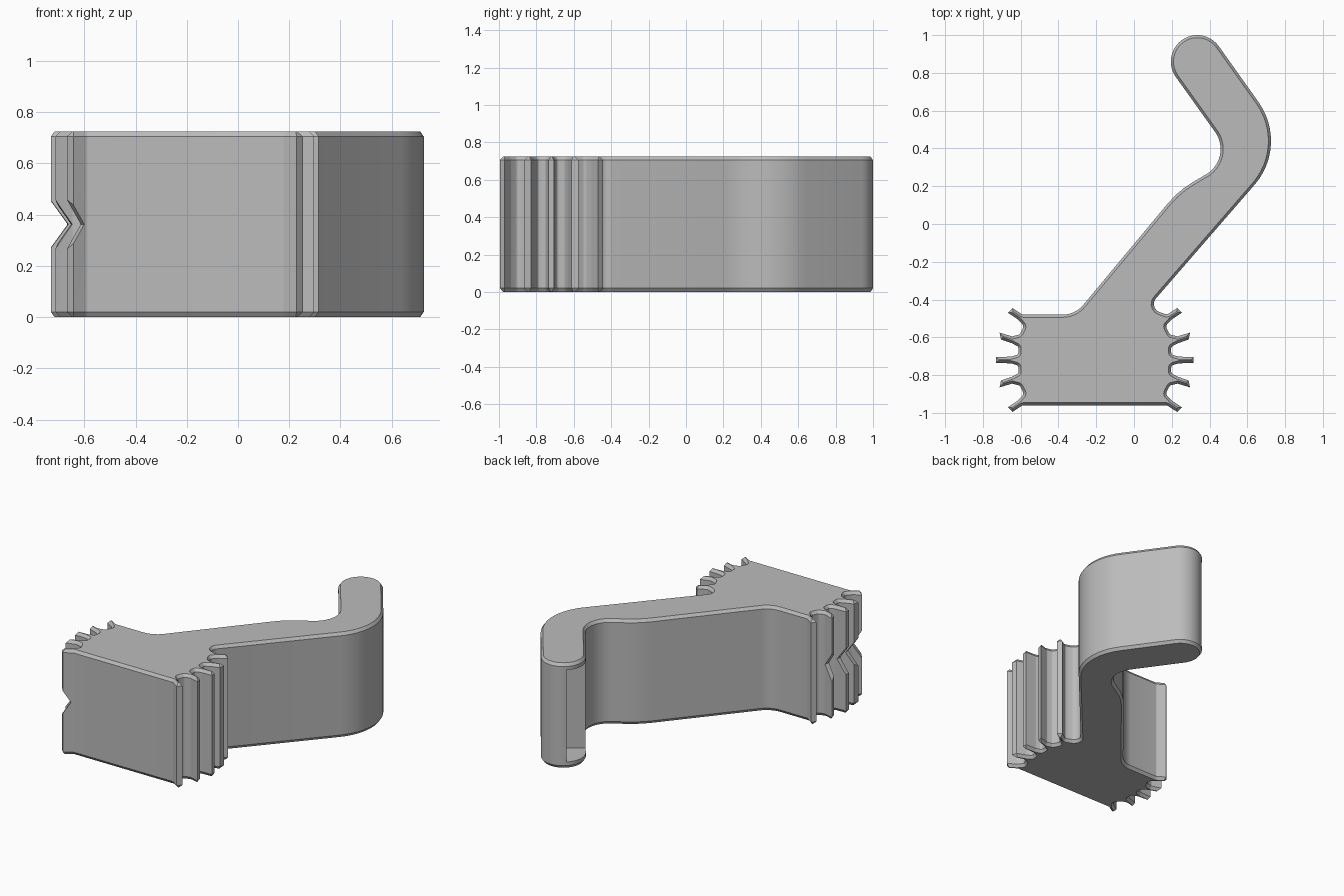
import bpy, bmesh, math
from mathutils import Vector

if "Cube" in bpy.data.objects:
    bpy.data.objects.remove(bpy.data.objects["Cube"])

H = 0.725          # height
CH = 0.02          # chamfer height
AXIS_X, AXIS_Y = -0.2075, -0.72   # centre of the toothed head


def fillet(points):
    """Closed outline from (x, y, radius) corners, each rounded by an arc."""
    out = []
    n = len(points)
    for i, (x, y, r) in enumerate(points):
        p = Vector((x, y))
        if r == 0:
            out.append(p)
            continue
        a = (Vector(points[i - 1][:2]) - p).normalized()
        b = (Vector(points[(i + 1) % n][:2]) - p).normalized()
        half = a.angle(b) / 2
        c = p + (a + b).normalized() * (r / math.sin(half))
        t = r / math.tan(half)
        v0, v1 = p + a * t - c, p + b * t - c
        ang = v0.angle_signed(v1)
        steps = max(3, int(abs(ang) / math.radians(6)) if r > 0.1 else 5)
        a0 = math.atan2(v0.y, v0.x)
        for k in range(steps + 1):
            th = a0 - ang * k / steps
            out.append(c + Vector((math.cos(th), math.sin(th))) * r)
    return out


def make_object(name, bm, mat=None):
    bmesh.ops.recalc_face_normals(bm, faces=bm.faces[:])
    me = bpy.data.meshes.new(name)
    bm.to_mesh(me)
    bm.free()
    ob = bpy.data.objects.new(name, me)
    bpy.context.collection.objects.link(ob)
    if mat:
        me.materials.append(mat)
    return ob


def loft(sections):
    """Solid through a list of matching closed loops."""
    bm = bmesh.new()
    rings = [[bm.verts.new(v) for v in s] for s in sections]
    n = len(rings[0])
    for lo, hi in zip(rings, rings[1:]):
        for i in range(n):
            bm.faces.new((lo[i], lo[(i + 1) % n], hi[(i + 1) % n], hi[i]))
    bm.faces.new(rings[0][::-1])
    bm.faces.new(rings[-1])
    return bm


def cut(ob, cutter):
    cutter.hide_render = True
    cutter.hide_viewport = True
    m = ob.modifiers.new(cutter.name, 'BOOLEAN')
    m.operation = 'DIFFERENCE'
    m.solver = 'EXACT'
    m.object = cutter


grey = bpy.data.materials.new("plain_grey")
grey.diffuse_color = (0.5, 0.5, 0.5, 1)
grey.use_nodes = True
grey.node_tree.nodes["Principled BSDF"].inputs["Base Color"].default_value = grey.diffuse_color

# Left upper half of the teeth, from the back edge to the middle tooth
half_teeth = [(-0.59, -0.48, 0.02), (-0.643, -0.445, 0), (-0.668, -0.47, 0),
              (-0.615, -0.505, 0.01), (-0.582, -0.54, 0.02), (-0.605, -0.585, 0.02),
              (-0.645, -0.595, 0.01), (-0.712, -0.575, 0), (-0.704, -0.612, 0),
              (-0.645, -0.632, 0.01), (-0.612, -0.65, 0.015), (-0.612, -0.69, 0.015),
              (-0.65, -0.702, 0.01), (-0.73, -0.705, 0)]
left_teeth = half_teeth + [(x, 2 * AXIS_Y - y, r) for x, y, r in reversed(half_teeth)]
right_teeth = [(2 * AXIS_X - x, y, r) for x, y, r in reversed(left_teeth)]

# Tip of the hook as a half circle
tip_c, tip_r = Vector((0.335, 0.86)), 0.14
along = Vector((0.575, -0.82)).normalized()      # from the tip toward the bend
inward = Vector((-0.82, -0.575)).normalized()    # toward the inside of the hook
tip = []
for k in range(25):
    th = math.pi * k / 24
    p = tip_c - inward * tip_r * math.cos(th) - along * tip_r * math.sin(th)
    tip.append((p.x, p.y, 0))

corners = (left_teeth + right_teeth
           + [(0.072, -0.445, 0.045), (0.821, 0.418, 0.353)]
           + tip
           + [(0.528, 0.349, 0.155), (0.236, 0.177, 0.5), (-0.312, -0.48, 0.14)])
outline = fillet(corners)

# Hook body: extruded outline with chamfered top and bottom
bm = bmesh.new()
bottom = bm.faces.new([bm.verts.new((p.x, p.y, CH)) for p in outline])
top = bmesh.ops.extrude_face_region(bm, geom=[bottom])
verts = [g for g in top['geom'] if isinstance(g, bmesh.types.BMVert)]
bmesh.ops.translate(bm, verts=verts, vec=(0, 0, H - 2 * CH))
bmesh.ops.recalc_face_normals(bm, faces=bm.faces[:])
caps = [f for f in bm.faces if abs(f.normal.z) > 0.9]
bmesh.ops.inset_individual(bm, faces=caps, thickness=0.014, depth=0, use_even_offset=True)
for f in caps:
    z = H if f.calc_center_median().z > H / 2 else 0
    for v in f.verts:
        v.co.z = z
body = make_object("hook_body", bm, grey)

# Pocket in the inner side of the hook tip
quad = [tip_c + along * s + inward * t
        for s, t in ((-0.25, 0.02), (0.07, 0.02), (0.07, 0.25), (-0.25, 0.25))]
cut(body, make_object("tip_pocket_cutter",
                      loft([[(p.x, p.y, z) for p in quad] for z in (0.045, H - 0.045)])))

# V groove across the left teeth, following their curve
sections = []
for y, x in ((-1.05, -0.62), (-0.99, -0.655), (-0.86, -0.71), (-0.72, -0.73),
             (-0.58, -0.71), (-0.53, -0.69)):
    a = x + 0.065
    sections.append([(a, y, H / 2), (a - 0.2, y, H / 2 + 0.277), (a - 0.2, y, H / 2 - 0.277)])
cut(body, make_object("tooth_groove_cutter", loft(sections)))

# Apply the cuts and shade smoothly with sharp edges kept
bpy.context.view_layer.objects.active = body
body.select_set(True)
for m in list(body.modifiers):
    bpy.ops.object.modifier_apply(modifier=m.name)
bpy.ops.object.shade_smooth_by_angle(angle=math.radians(30))
for ob in [o for o in bpy.data.objects if o != body]:
    bpy.data.objects.remove(ob)
